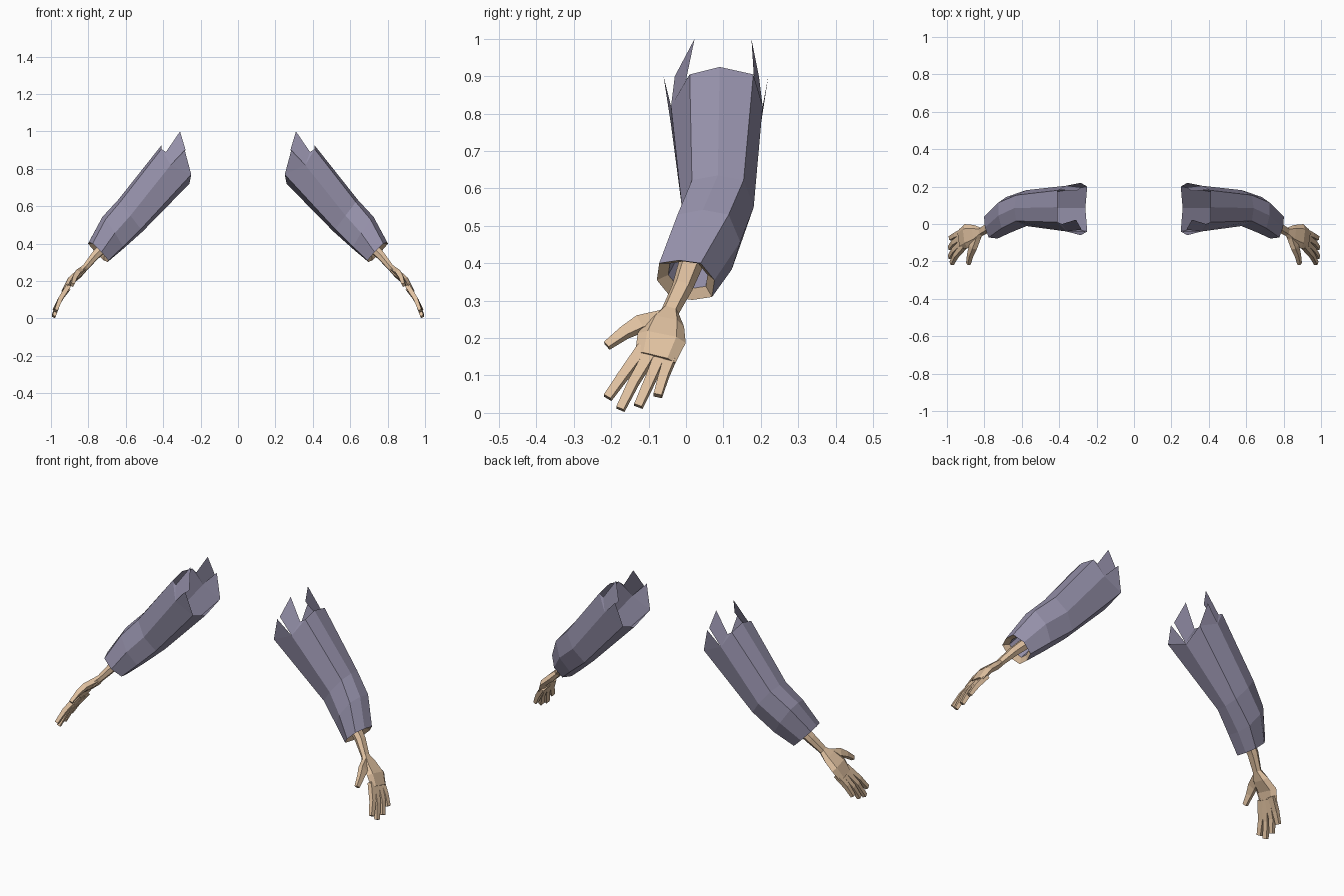
import bpy, bmesh
from mathutils import Vector as V

if "Cube" in bpy.data.objects:
    bpy.data.objects.remove(bpy.data.objects["Cube"])


def material(name, rgb):
    m = bpy.data.materials.new(name)
    m.diffuse_color = (*rgb, 1)
    m.use_nodes = True
    m.node_tree.nodes["Principled BSDF"].inputs["Base Color"].default_value = m.diffuse_color
    return m


PURPLE = material("dusty_purple_cloth", (0.30, 0.28, 0.40))
SKIN = material("warm_tan_skin", (0.74, 0.53, 0.35))


def finish(name, bm, mats, recalc=True):
    """Turn a bmesh into an object mirrored to the other arm."""
    if recalc:
        bmesh.ops.recalc_face_normals(bm, faces=bm.faces)
    me = bpy.data.meshes.new(name)
    bm.to_mesh(me)
    bm.free()
    for m in mats:
        me.materials.append(m)
    ob = bpy.data.objects.new(name, me)
    bpy.context.collection.objects.link(ob)
    ob.modifiers.new("other_arm", 'MIRROR').use_mirror_merge = False
    return ob


def bridge(bm, a, b, mat=0):
    n = len(a)
    for i in range(n):
        j = (i + 1) % n
        bm.faces.new((a[i], a[j], b[j], b[i])).material_index = mat


# ---- sleeve: octagonal tube, jagged at the shoulder, open at the cuff ----
OCT = [(1, 0), (.85, -.72), (0, -1), (-.85, -.72),
       (-1, 0), (-.85, .72), (0, 1), (.85, .72)]


def oct_ring(bm, c, u, v, s=1.0, shift=(0, 0, 0)):
    c, u, v = V(c) + V(shift), V(u) * s, V(v) * s
    return [bm.verts.new(c + u * a + v * b) for a, b in OCT]


bm = bmesh.new()
CUFF = ((.747, -.001, .355), (.05, -.018, .053), (.017, .077, 0))
cuff = oct_ring(bm, *CUFF)
forearm = oct_ring(bm, (.67, .05, .457), (.055, -.005, .086), (.012, .095, 0))
elbow = oct_ring(bm, (.575, .085, .55), (.065, 0, .085), (0, .096, 0))
shoulder = [bm.verts.new(p) for p in (
    (.41, .09, .925), (.41, .01, .905), (.36, -.04, .82), (.25, -.04, .77),
    (.26, .085, .72), (.25, .20, .77), (.36, .205, .82), (.41, .18, .905))]
for a, b in ((cuff, forearm), (forearm, elbow), (elbow, shoulder)):
    bridge(bm, a, b)

# torn flaps at the shoulder, front and back
for corner, side, low, ys in ((1, 2, 3, (.0, .023, -.03, -.06)),
                              (7, 6, 5, (.182, .175, .195, .22))):
    tall = [bm.verts.new((x, y, z)) for x, y, z in
            zip((.385, .31, .28), ys, (.89, 1.0, .90))]
    tip = bm.verts.new((.285, ys[3], .90))
    bm.faces.new([shoulder[corner]] + tall[:1] + [shoulder[side]])
    bm.faces.new(tall + [shoulder[side]])
    bm.faces.new((shoulder[side], tip, shoulder[low]))

# cuff rim and the lining behind it
rim = oct_ring(bm, *CUFF, s=.68, shift=(-.012, .006, .014))
lining = oct_ring(bm, *CUFF, s=.66, shift=(-.08, .05, .10))
bridge(bm, rim, cuff, 1)
bridge(bm, lining, rim, 0)
finish("sleeve", bm, [PURPLE, SKIN])

# ---- hand parts: lofts along a path of (x, y, z, half width, half thickness) ----
HEX = [(1, 0), (.6, 1), (-.6, 1), (-1, 0), (-.6, -1), (.6, -1)]
BOX = [(.9, .9), (-.9, .9), (-1, -.9), (1, -.9)]
OUTWARD = V((.85, 0, .5))


def loft(name, path, profile):
    bm = bmesh.new()
    pts = [V(p[:3]) for p in path]
    rings = []
    for i, p in enumerate(path):
        d = (pts[min(i + 1, len(pts) - 1)] - pts[max(i - 1, 0)]).normalized()
        n = (OUTWARD - d * OUTWARD.dot(d)).normalized()
        v = n.cross(d)
        if v.y < 0:
            v = -v
        rings.append([bm.verts.new(pts[i] + v * a * p[3] + n * b * p[4])
                      for a, b in profile])
    for a, b in zip(rings, rings[1:]):
        bridge(bm, a, b)
    bm.faces.new(rings[0])
    bm.faces.new(rings[-1])
    return finish(name, bm, [SKIN])


# wrist and palm
loft("palm", [(.705, .012, .395, .033, .026), (.765, -.010, .335, .028, .022),
              (.817, -.042, .272, .024, .016), (.850, -.054, .240, .050, .020),
              (.897, -.065, .200, .066, .018), (.927, -.082, .147, .056, .014)], HEX)

# fingers: base, middle joint, tip
FINGERS = {
    "index_finger": ((.908, -.115, .172), (.953, -.168, .100), (.975, -.210, .041)),
    "middle_finger": ((.913, -.092, .165), (.961, -.140, .083), (.985, -.176, .010)),
    "ring_finger": ((.913, -.066, .160), (.963, -.100, .080), (.985, -.128, .018)),
    "little_finger": ((.908, -.038, .160), (.953, -.060, .100), (.982, -.076, .046)),
}
for name, (base, mid, tip) in FINGERS.items():
    loft(name, [(*base, .017, .014), (*mid, .014, .013), (*tip, .012, .010)], BOX)

# thumb
loft("thumb", [(.838, -.060, .252, .022, .016), (.862, -.125, .238, .022, .015),
               (.876, -.165, .215, .016, .013), (.886, -.212, .180, .011, .010)], BOX)
